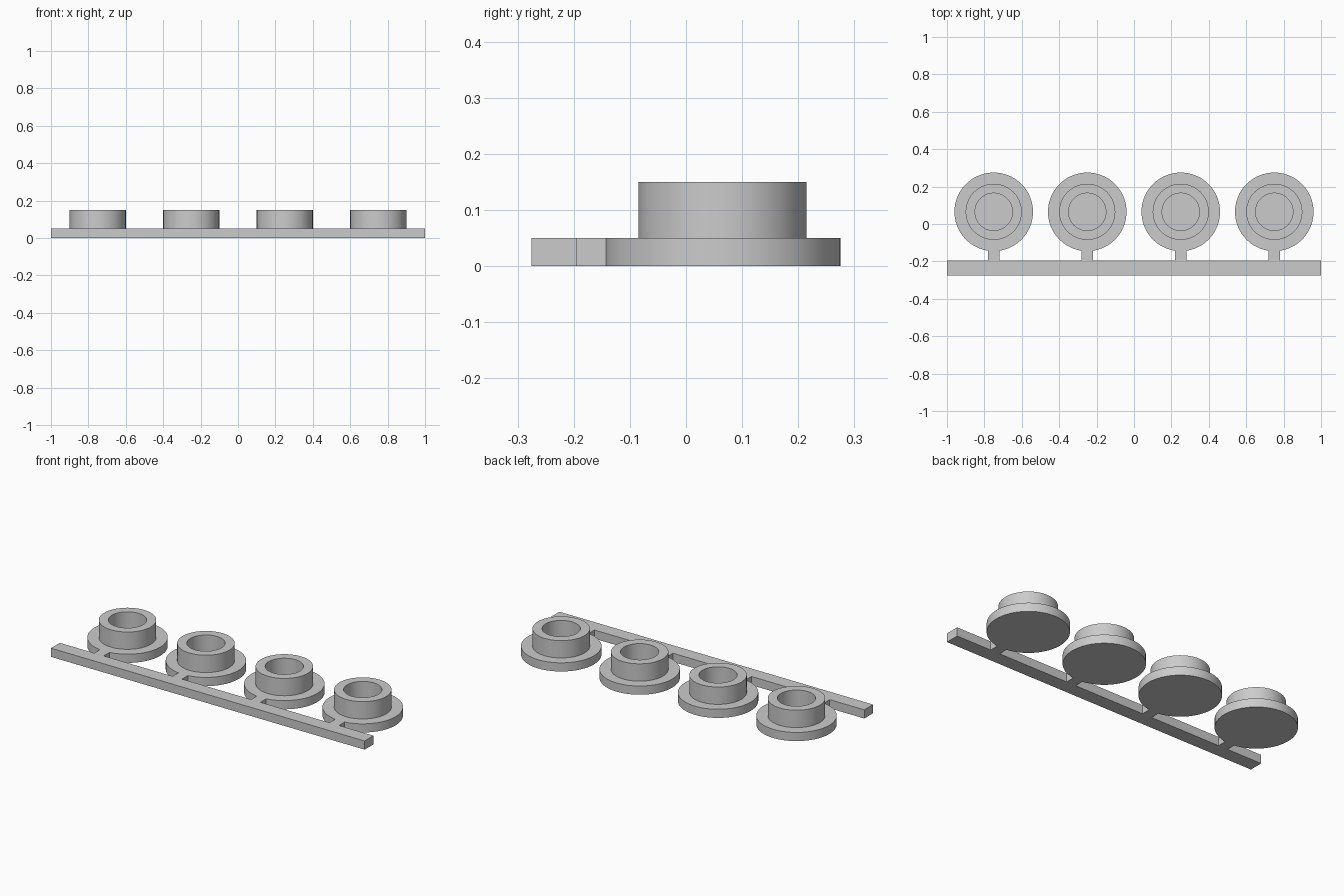
import bpy, bmesh, math
from mathutils import Vector

default = bpy.data.objects.get("Cube")
if default:
    bpy.data.objects.remove(default, do_unlink=True)

# Single plain plastic colour
grey = bpy.data.materials.new("plain_grey")
grey.use_nodes = True
colour = (0.6, 0.6, 0.6, 1)
grey.diffuse_color = colour
grey.node_tree.nodes["Principled BSDF"].inputs["Base Color"].default_value = colour

BASE = 0.05        # thickness of the runner, tabs and flanges
BAR_BACK = -0.195  # rear edge of the runner
CAP_Y = 0.065      # centre line of the caps


def finish(bm, name):
    bmesh.ops.recalc_face_normals(bm, faces=bm.faces)
    mesh = bpy.data.meshes.new(name)
    bm.to_mesh(mesh)
    bm.free()
    mesh.materials.append(grey)
    obj = bpy.data.objects.new(name, mesh)
    bpy.context.collection.objects.link(obj)
    return obj


def box(name, x0, x1, y0, y1):
    bm = bmesh.new()
    bmesh.ops.create_cube(bm, size=1)
    bmesh.ops.scale(bm, vec=(x1 - x0, y1 - y0, BASE), verts=bm.verts)
    bmesh.ops.translate(bm, vec=((x0 + x1) / 2, (y0 + y1) / 2, BASE / 2), verts=bm.verts)
    return finish(bm, name)


def lathe(name, profile, x, y, steps=72):
    bm = bmesh.new()
    verts = [bm.verts.new((r, 0, z)) for r, z in profile]
    edges = [bm.edges.new(pair) for pair in zip(verts, verts[1:])]
    bmesh.ops.spin(bm, geom=verts + edges, cent=(0, 0, 0), axis=(0, 0, 1),
                   angle=math.tau, steps=steps)
    bmesh.ops.remove_doubles(bm, verts=bm.verts, dist=0.0001)
    bmesh.ops.translate(bm, vec=Vector((x, y, 0)), verts=bm.verts)
    obj = finish(bm, name)
    bpy.ops.object.select_all(action='DESELECT')
    obj.select_set(True)
    bpy.context.view_layer.objects.active = obj
    bpy.ops.object.shade_smooth_by_angle(angle=math.radians(30))
    return obj


# Long runner bar
box("runner_bar", -1, 1, -0.275, BAR_BACK)

# Flanged caps with a blind hole, each joined to the runner by a short tab
cap_profile = [(0, 0), (0.21, 0), (0.21, BASE), (0.15, BASE),
               (0.15, 0.15), (0.1, 0.15), (0.1, BASE), (0, BASE)]
for i in range(4):
    x = -0.75 + 0.5 * i
    lathe(f"flanged_cap_{i + 1}", cap_profile, x, CAP_Y)
    box(f"tab_{i + 1}", x - 0.03, x + 0.03, BAR_BACK, -0.142)
